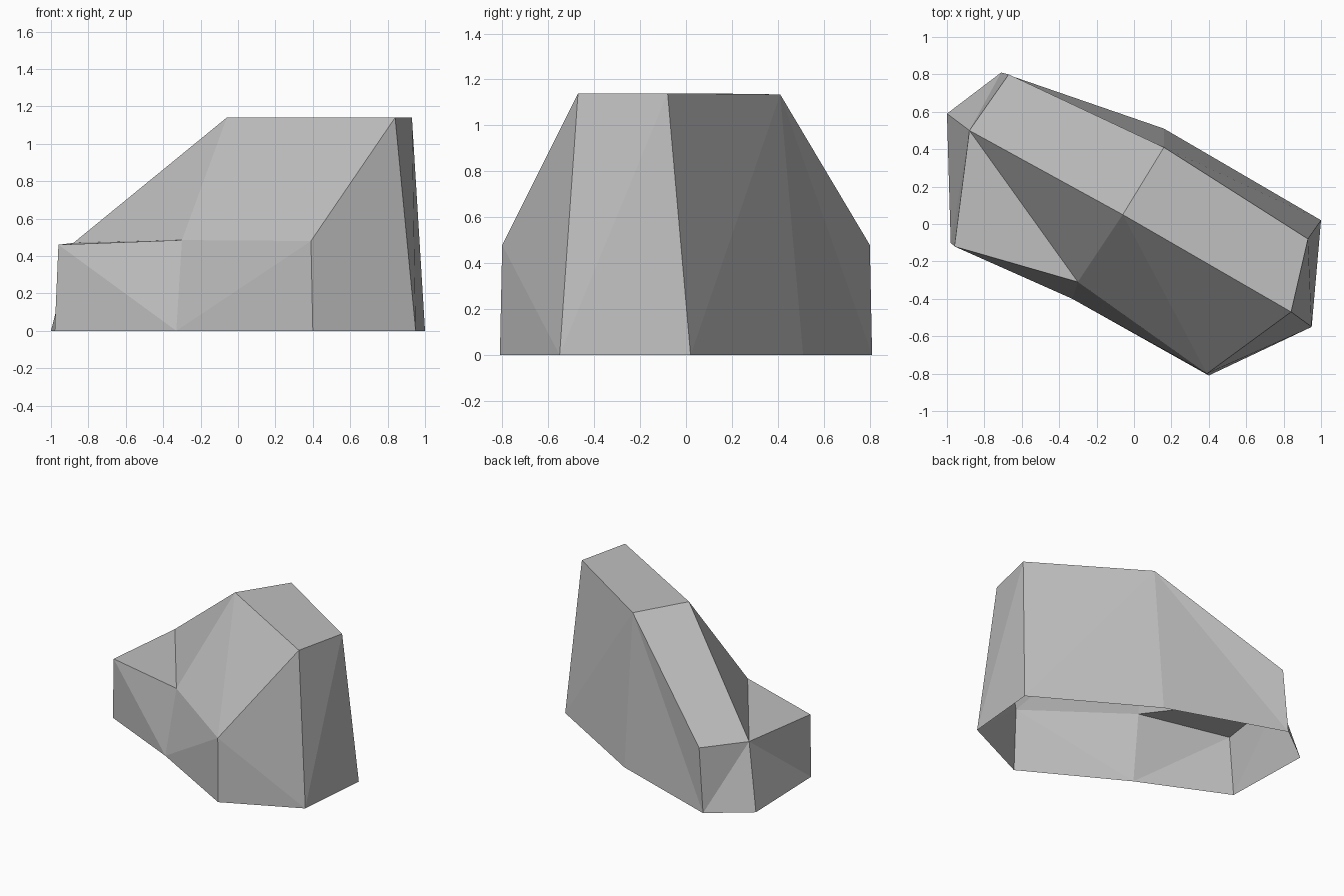
import bpy
import bmesh

cube = bpy.data.objects.get("Cube")
if cube:
    bpy.data.objects.remove(cube, do_unlink=True)

# Stone colour
stone = bpy.data.materials.new("stone_grey")
stone.use_nodes = True
stone.diffuse_color = (0.52, 0.52, 0.52, 1)
stone.node_tree.nodes["Principled BSDF"].inputs["Base Color"].default_value = stone.diffuse_color

# Outline on the ground and the matching upper corners, clockwise from the left back
FOOT = [(-1, 0.59), (-0.71, 0.81), (0.16, 0.51), (1, 0.02),
        (0.95, -0.55), (0.4, -0.81), (-0.33, -0.4), (-0.98, -0.1)]
UPPER = dict(
    ledge_back=(-0.88, 0.5, 0.47),
    slope_foot=(-0.67, 0.8, 0.48),
    crest_back=(0.16, 0.41, 1.135),
    crest_side=(0.93, -0.08, 1.14),
    crest_front=(0.84, -0.47, 1.14),
    shoulder=(0.39, -0.8, 0.48),
    ledge_front=(-0.3, -0.31, 0.485),
    ledge_side=(-0.96, -0.12, 0.46),
)
PEAK = (-0.06, 0.05, 1.14)

bm = bmesh.new()
foot = [bm.verts.new((x, y, 0)) for x, y in FOOT]
corner = {name: bm.verts.new(co) for name, co in UPPER.items()}
upper = list(corner.values())
corner["peak"] = bm.verts.new(PEAK)

# Skirt: each side splits along the diagonal that falls or rises to the next corner
falling = {"ledge_back", "crest_back", "crest_side", "shoulder"}
for i, name in enumerate(UPPER):
    j = (i + 1) % len(foot)
    if name in falling:
        bm.faces.new((foot[j], foot[i], upper[i]))
        bm.faces.new((foot[j], upper[i], upper[j]))
    else:
        bm.faces.new((foot[j], foot[i], upper[j]))
        bm.faces.new((foot[i], upper[i], upper[j]))

# Flat crest, back slope, front slope and low ledge; the underside stays open
for names in (
    "peak crest_front crest_side crest_back",
    "peak crest_back slope_foot",
    "peak slope_foot ledge_back",
    "peak ledge_back ledge_front",
    "peak ledge_front shoulder",
    "peak shoulder crest_front",
    "ledge_back ledge_side ledge_front",
):
    bm.faces.new([corner[n] for n in names.split()])

mesh = bpy.data.meshes.new("rock")
bm.to_mesh(mesh)
bm.free()
mesh.materials.append(stone)
rock = bpy.data.objects.new("rock", mesh)
bpy.context.collection.objects.link(rock)
